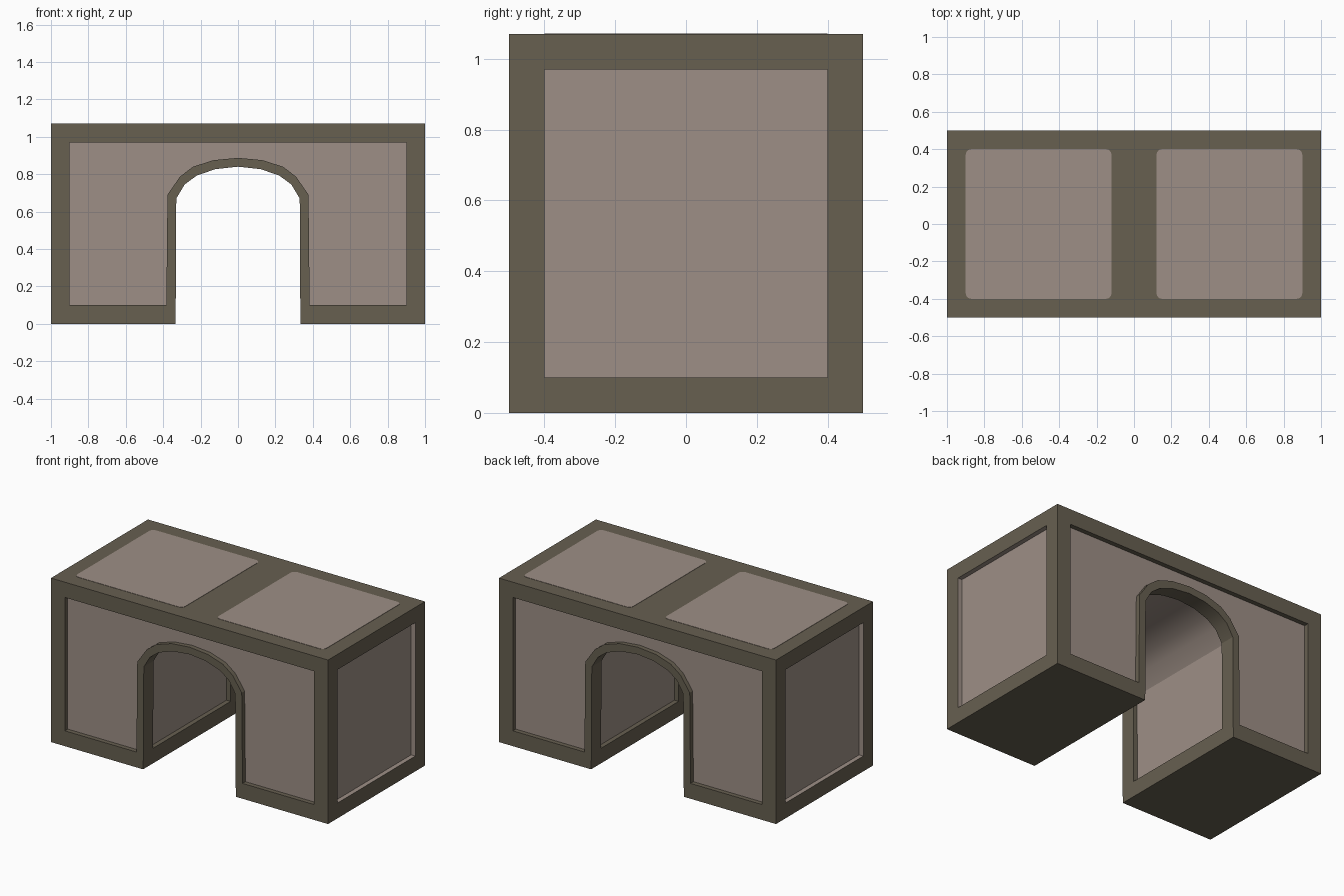
import bpy, bmesh, math

if "Cube" in bpy.data.objects:
    bpy.data.objects.remove(bpy.data.objects["Cube"])


def material(name, rgb):
    m = bpy.data.materials.new(name)
    m.diffuse_color = (*rgb, 1)
    m.use_nodes = True
    m.node_tree.nodes["Principled BSDF"].inputs["Base Color"].default_value = m.diffuse_color
    return m


TRIM, PANEL = 0, 1
mats = [material("olive trim", (0.135, 0.115, 0.081)),
        material("taupe panel", (0.34, 0.275, 0.238))]
W, D, H = 1.0, 0.5, 1.07      # half width, half depth, height
B, REC = 0.1, 0.03            # border width, recess depth


def finish(bm, name):
    bmesh.ops.recalc_face_normals(bm, faces=bm.faces[:])
    me = bpy.data.meshes.new(name)
    bm.to_mesh(me)
    bm.free()
    for m in mats:
        me.materials.append(m)
    ob = bpy.data.objects.new(name, me)
    bpy.context.collection.objects.link(ob)
    return ob


bm = bmesh.new()
cache = {}


def face(pts, mat=TRIM):
    """Face from points, welding shared corners and dropping repeats."""
    vs = []
    for p in pts:
        k = tuple(round(c, 4) for c in p)
        if k not in cache:
            cache[k] = bm.verts.new(k)
        if cache[k] not in vs:
            vs.append(cache[k])
    if len(vs) > 2:
        bm.faces.new(vs).material_index = mat


def ring(a, b, mat=TRIM, closed=True):
    """Quads between two matching point loops."""
    n = len(a)
    for i in range(n if closed else n - 1):
        j = (i + 1) % n
        face([a[i], a[j], b[j], b[i]], mat)


def at_y(loop, y):
    return [(x, y, z) for x, z in loop]


def mirrored(right):
    """Right half of an arch, ending on the centre line, plus its mirror."""
    return right + [(-x, z) for x, z in right[-2::-1]]


# arch edge and the outer edge of its trim
arch_in = mirrored([(.335, 0), (.333, B), (.33, .67), (.285, .745),
                    (.22, .793), (.12, .827), (0, .84)])
arch_out = mirrored([(.383, B), (.383, B), (.377, .69), (.31, .787),
                     (.24, .84), (.13, .875), (0, .887)])
outer = [(-W, 0), (-W, H), (W, H), (W, 0)] + arch_in
inner = [(-W + B, B), (-W + B, H - B), (W - B, H - B), (W - B, B)] + arch_out

# front and back: flush trim with a recessed panel round the arch
for s in (-1, 1):
    ring(at_y(outer, s * D), at_y(inner, s * D))
    ring(at_y(inner, s * D), at_y(inner, s * (D - REC)))
    face(at_y(inner, s * (D - REC)), PANEL)

# ends: rectangular recessed panel
for s in (-1, 1):
    def rect(x, b):
        return [(s * x, -D + b, b), (s * x, D - b, b),
                (s * x, D - b, H - b), (s * x, -D + b, H - b)]
    ring(rect(W, 0), rect(W, B))
    ring(rect(W, B), rect(W - REC, B), PANEL)
    face(rect(W - REC, B), PANEL)

# top and feet
face([(-W, -D, H), (W, -D, H), (W, D, H), (-W, D, H)])
for s in (-1, 1):
    t = s * arch_in[0][0]
    face([(s * W, -D, 0), (s * W, D, 0), (t, D, 0),
          (t, D - B, 0), (t, B - D, 0), (t, -D, 0)])

# tunnel: trim at both mouths and the foot, recessed lining between
mouth = arch_in[1:-1]
k = 0.6
lining = [(a[0] + (b[0] - a[0]) * k, a[1] + (b[1] - a[1]) * k)
          for a, b in zip(mouth, arch_out[1:-1])]
e = D - B
for s in (-1, 1):
    ring(at_y(arch_in, s * D), at_y(arch_in, s * e), closed=False)
    ring(at_y(mouth, s * e), at_y(lining, s * e), closed=False)
ring(at_y(lining, -e), at_y(lining, e), PANEL, closed=False)
for i, j in ((0, 1), (-1, -2)):
    ring(at_y([arch_in[i], arch_in[j]], -e),
         at_y([arch_in[i], arch_in[j]], e), closed=False)
for i in (0, -1):
    face(at_y([mouth[i], lining[i]], -e) + at_y([lining[i], mouth[i]], e))

body = finish(bm, "arched_block")
bpy.context.view_layer.objects.active = body
body.select_set(True)
bpy.ops.object.shade_smooth_by_angle(angle=math.radians(28))

# painted top panels with rounded corners
r = 0.03
for name, cx in (("top_panel_left", -.51), ("top_panel_right", .51)):
    bm = bmesh.new()
    vs = []
    for q, (sx, sy) in enumerate(((1, 1), (-1, 1), (-1, -1), (1, -1))):
        for i in range(5):
            a = math.pi / 2 * (q + i / 4)
            vs.append(bm.verts.new((cx + sx * (.39 - r) + r * math.cos(a),
                                    sy * (.4 - r) + r * math.sin(a), H)))
    base = bm.faces.new(vs)
    top = bmesh.ops.extrude_face_region(bm, geom=[base], use_keep_orig=True)
    for v in top["geom"]:
        if isinstance(v, bmesh.types.BMVert):
            v.co.z += 0.002
    for f in bm.faces:
        f.material_index = PANEL
    finish(bm, name)
